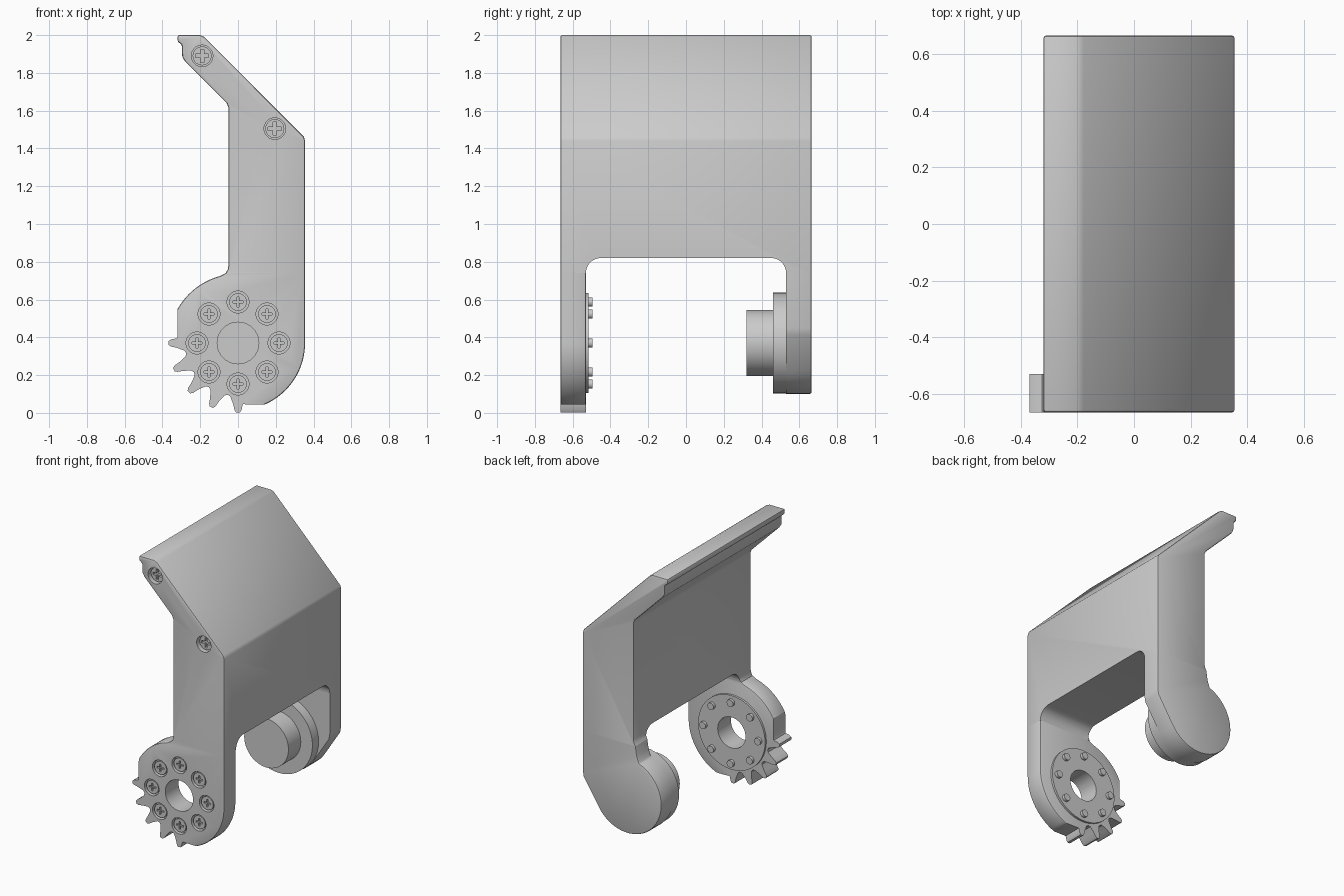
import bpy, bmesh
from math import sin, cos, radians

if "Cube" in bpy.data.objects:
    bpy.data.objects.remove(bpy.data.objects["Cube"], do_unlink=True)

AXIS_Z = 0.37          # height of the pivot axis
OUT, IN = 0.665, 0.53  # outer and inner faces of the arms
SEAM = 0.74            # height where arms meet the body


def arc(cx, cz, r, a0, a1, n):
    steps = [radians(a0 + (a1 - a0) * i / n) for i in range(n + 1)]
    return [(cx + r * cos(a), cz + r * sin(a)) for a in steps]


def circle(cx, cz, r, n=40):
    return arc(cx, cz, r, 0, 360, n)[:-1]


def polar(r, a):
    return (r * cos(radians(a)), AXIS_Z + r * sin(radians(a)))


def plus(cx, cz, s, w):
    quarter = [(s, -w), (s, w), (w, w)]
    pts = []
    for k in range(4):
        c, d = round(cos(radians(90 * k))), round(sin(radians(90 * k)))
        pts += [(cx + c * u - d * v, cz + d * u + c * v) for u, v in quarter]
    return pts


def build(name, prisms, bevel=None, along="y"):
    """Extrude outlines (points, start, end); bevel sharp edges chosen by a test."""
    bm = bmesh.new()
    for pts, a, b in prisms:
        place = (lambda u, v: (u, a, v)) if along == "y" else (lambda u, v: (a, u, v))
        face = bm.faces.new([bm.verts.new(place(u, v)) for u, v in pts])
        new = bmesh.ops.extrude_face_region(bm, geom=[face])["geom"]
        move = (0, b - a, 0) if along == "y" else (b - a, 0, 0)
        bmesh.ops.translate(bm, vec=move,
                            verts=[g for g in new if isinstance(g, bmesh.types.BMVert)])
    bmesh.ops.recalc_face_normals(bm, faces=bm.faces)
    if bevel:
        edges = []
        for e in bm.edges:
            mid = (e.verts[0].co + e.verts[1].co) / 2
            if e.calc_face_angle(0) > radians(30) and bevel(mid):
                edges.append(e)
        bmesh.ops.bevel(bm, geom=edges, offset=0.01, segments=2, profile=0.5,
                        affect="EDGES", clamp_overlap=True)
    mesh = bpy.data.meshes.new(name)
    bm.to_mesh(mesh)
    bm.free()
    obj = bpy.data.objects.new(name, mesh)
    bpy.context.collection.objects.link(obj)
    return obj


def activate(obj):
    bpy.ops.object.select_all(action="DESELECT")
    obj.select_set(True)
    bpy.context.view_layer.objects.active = obj


def cut(obj, cutter):
    cutter.hide_render = True
    mod = obj.modifiers.new("cut", "BOOLEAN")
    mod.operation, mod.solver, mod.object = "DIFFERENCE", "EXACT", cutter
    activate(obj)
    bpy.ops.object.modifier_apply(modifier=mod.name)
    bpy.data.objects.remove(cutter, do_unlink=True)


def smooth(obj):
    activate(obj)
    bpy.ops.object.shade_smooth_by_angle(angle=radians(30))


ring = [polar(0.217, 45 * k) for k in range(8)]
upper = [(-0.19, 1.89), (0.195, 1.505)]

# Body: bent panel, hollowed below by a rounded opening
body_outline = [
    (0.355, SEAM), (0.355, 1.44), (0.348, 1.463), (-0.178, 1.99), (-0.2, 2.0),
    (-0.32, 2.0), (-0.32, 1.965), (-0.297, 1.95), (-0.295, 1.885), (-0.28, 1.86),
    (-0.06, 1.64), (-0.05, 1.615), (-0.05, 0.785), (-0.054, 0.76), (-0.065, SEAM)]
body = build("body", [(body_outline, -OUT, OUT)], lambda m: m.z > SEAM + 0.005)
opening = ([(-IN, 0.5)] + arc(-IN + 0.08, SEAM, 0.08, 180, 90, 8)
           + arc(IN - 0.08, SEAM, 0.08, 90, 0, 8) + [(IN, 0.5)])
cut(body, build("opening_cutter", [(opening, -1, 1)], along="x"))
cut(body, build("upper_recess_cutter",
                [(circle(x, z, 0.057, 32), -1, -0.61) for x, z in upper]))
smooth(body)

# Front arm: paddle with a quarter of gear teeth
flank = [(0.287, 8), (0.325, 4.5), (0.355, 3), (0.368, 1.5)]
tooth = flank + [(r, -d) for r, d in reversed(flank)]
teeth = []
for k in range(5):
    a = 270 - 22.5 * k
    teeth += [polar(r, a + d) for r, d in tooth]
    teeth.append(polar(0.28, a - 11.25))
teeth = teeth[1:-2]
front_outline = ([(0.355, SEAM)] + arc(0, AXIS_Z, 0.355, 0, -67, 20) + teeth
                 + [(-0.32, 0.405)] + arc(0, AXIS_Z, 0.367, 150.6, 105, 12)
                 + [(-0.065, SEAM)])
front_arm = build("front_arm", [(front_outline, -OUT, -IN)],
                  lambda m: m.z < SEAM - 0.003 and (m.x > 0.14 or m.z > 0.56))
cut(front_arm, build("arm_cutter",
                     [(circle(x, z, 0.058, 32), -1, -0.63) for x, z in ring]
                     + [(circle(0, AXIS_Z, 0.11), -1, 1)]))
smooth(front_arm)

# Inner cover disc with centre hole
cover = build("front_cover_disc", [(circle(0, AXIS_Z, 0.265, 48), -IN - 0.002, -0.515)])
cut(cover, build("cover_cutter", [(circle(0, AXIS_Z, 0.11), -1, 1)]))
smooth(cover)

# Screws: cross-slotted heads outside, stub ends inside
heads = build("screw_heads",
              [(circle(x, z, 0.047, 28), -0.657, -0.628) for x, z in ring]
              + [(circle(x, z, 0.05, 28), -0.64, -0.608) for x, z in upper])
cut(heads, build("slot_cutter",
                 [(plus(x, z, 0.027, 0.006), -1, -0.643) for x, z in ring]
                 + [(plus(x, z, 0.035, 0.009), -1, -0.622) for x, z in upper]))
smooth(heads)
smooth(build("screw_ends",
             [(circle(x, z, 0.025, 20), -0.525, -0.495) for x, z in ring]))

# Back arm: plain rounded end
back_outline = ([(0.355, SEAM), (0.355, 0.45), (0.348, 0.41)]
                + arc(0, AXIS_Z, 0.27, -33, -250, 36)
                + [(-0.075, 0.675), (-0.065, SEAM)])
back_arm = build("back_arm", [(back_outline, IN, OUT)],
                 lambda m: m.z < SEAM - 0.003 and m.y > IN + 0.01)
smooth(back_arm)

# Bearing on the back arm
smooth(build("bearing_flange", [(circle(0, AXIS_Z, 0.267, 48), 0.46, IN + 0.005)]))
smooth(build("bearing_hub", [(circle(0, AXIS_Z, 0.175, 48), 0.32, 0.465)]))
